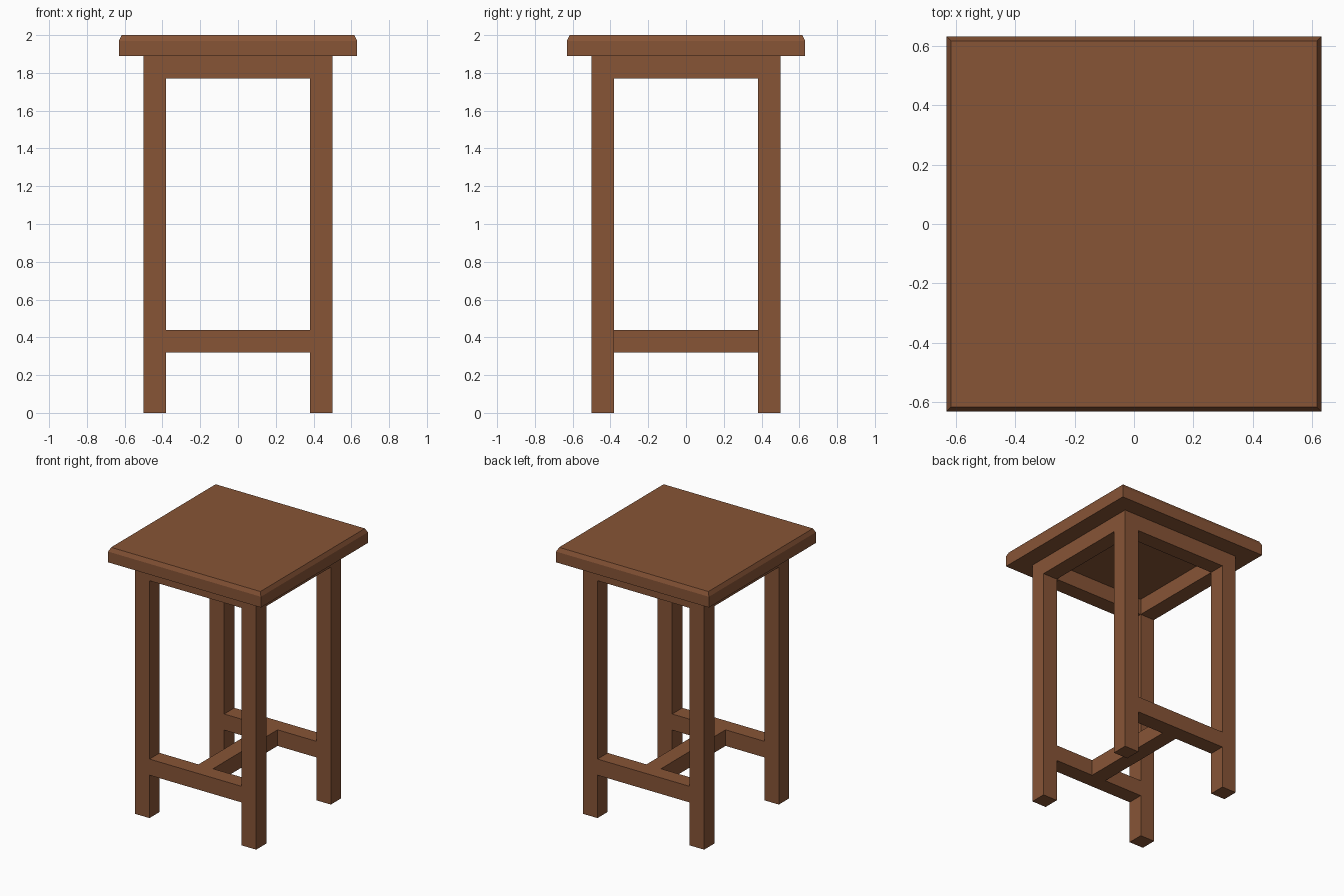
import bpy, bmesh

if "Cube" in bpy.data.objects:
    bpy.data.objects.remove(bpy.data.objects["Cube"])

wood = bpy.data.materials.new("brown wood")
wood.diffuse_color = (0.242, 0.089, 0.037, 1)
wood.use_nodes = True
wood.node_tree.nodes["Principled BSDF"].inputs["Base Color"].default_value = wood.diffuse_color

T = 0.12        # timber thickness
C = 0.44        # leg centre offset from the middle
INNER = 0.76    # gap between legs
SEAT_Z = 1.89   # underside of the seat


def box(name, size, centre, top_inset=0):
    """Box with real dimensions; optional inset of its top face."""
    bm = bmesh.new()
    bmesh.ops.create_cube(bm, size=1)
    for v in bm.verts:
        v.co = [a * s for a, s in zip(v.co, size)]
    if top_inset:
        # extrude the top into a narrow chamfer band
        top = max(bm.faces, key=lambda f: f.calc_center_median().z)
        bmesh.ops.inset_region(bm, faces=[top], thickness=top_inset, depth=0.03)
    me = bpy.data.meshes.new(name)
    bm.to_mesh(me)
    bm.free()
    ob = bpy.data.objects.new(name, me)
    ob.location = centre
    me.materials.append(wood)
    bpy.context.collection.objects.link(ob)
    return ob


# Seat: 0.08 slab plus 0.03 chamfer
box("seat", (1.26, 1.26, 0.08), (0, 0, SEAT_Z + 0.04), top_inset=0.02)

# Legs
for sy, row in ((-1, "front"), (1, "back")):
    for sx, side in ((-1, "left"), (1, "right")):
        box(f"{row}_{side}_leg", (T, T, SEAT_Z), (sx * C, sy * C, SEAT_Z / 2))

# Aprons under the seat, flush with the legs
AZ = SEAT_Z - T / 2
for s, row, side in ((-1, "front", "left"), (1, "back", "right")):
    box(f"{row}_apron", (INNER, T, T), (0, s * C, AZ))
    box(f"{side}_apron", (T, INNER, T), (s * C, 0, AZ))
    # Low front and back stretchers
    box(f"{row}_stretcher", (INNER, T, T), (0, s * C, 0.38))

# Centre stretcher completing the H
box("centre_stretcher", (T, INNER, T), (0, 0, 0.38))
